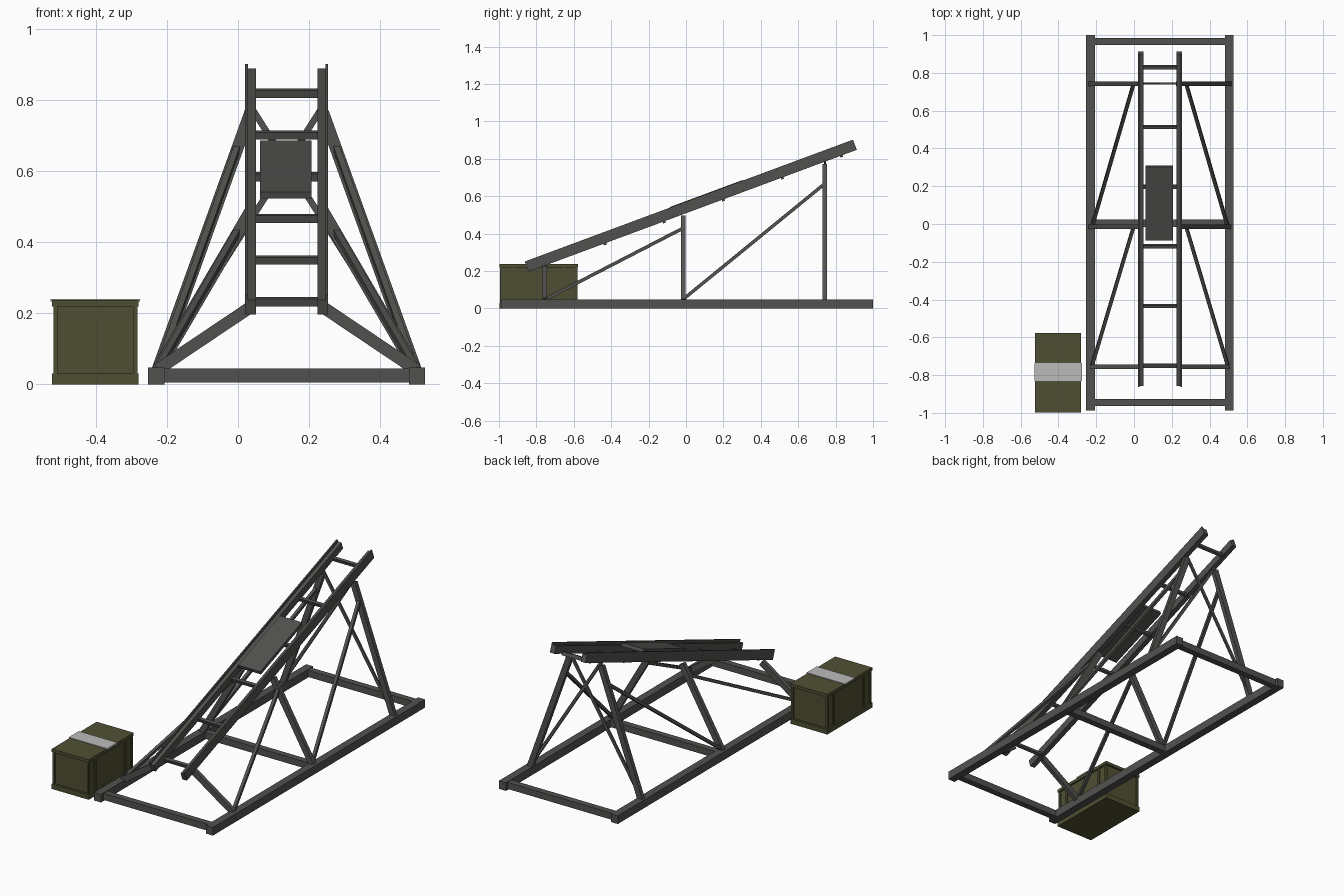
import bpy, bmesh
from mathutils import Vector, Matrix

if "Cube" in bpy.data.objects:
    bpy.data.objects.remove(bpy.data.objects["Cube"])

CX = 0.137          # symmetry plane of the launch ramp


def mat(name, rgb):
    m = bpy.data.materials.new(name)
    m.diffuse_color = (*rgb, 1)
    m.use_nodes = True
    m.node_tree.nodes["Principled BSDF"].inputs["Base Color"].default_value = m.diffuse_color
    return m


STEEL = mat("dark_steel", (0.083, 0.083, 0.078))
OLIVE = mat("olive_wood", (0.078, 0.078, 0.034))
PALE = mat("pale_band", (0.50, 0.50, 0.50))


def make(name, matrices, material):
    """One object made of unit cubes placed by matrices."""
    bm = bmesh.new()
    for m in matrices:
        bmesh.ops.create_cube(bm, size=1, matrix=m)
    bmesh.ops.recalc_face_normals(bm, faces=bm.faces)
    me = bpy.data.meshes.new(name)
    bm.to_mesh(me)
    bm.free()
    me.materials.append(material)
    ob = bpy.data.objects.new(name, me)
    bpy.context.collection.objects.link(ob)
    return ob


def box(x0, x1, y0, y1, z0, z1):
    return (Matrix.Translation(((x0 + x1) / 2, (y0 + y1) / 2, (z0 + z1) / 2))
            @ Matrix.Diagonal((x1 - x0, y1 - y0, z1 - z0, 1)))


def beam(p, q, side, w, h):
    """Box from p to q; w is measured along side, h across it."""
    p, q = Vector(p), Vector(q)
    d = (q - p).normalized()
    s = Vector(side)
    s = (s - d * s.dot(d)).normalized()
    n = s.cross(d)
    rot = Matrix((s, d, n)).transposed().to_4x4()
    return Matrix.Translation((p + q) / 2) @ rot @ Matrix.Diagonal((w, (q - p).length, h, 1))


def mx(p):
    return (2 * CX - p[0], p[1], p[2])


def pair(p, q, side, w, h):
    return [beam(p, q, side, w, h), beam(mx(p), mx(q), side, w, h)]


# ground frame
make("base_side_rails", [box(-0.253, -0.207, -0.988, 1, 0, 0.048),
                         box(0.481, 0.527, -0.988, 1, 0, 0.048)], STEEL)
make("base_cross_beams", [box(-0.22, 0.494, y - 0.019, y + 0.019, 0.006, 0.045)
                          for y in (-0.945, 0.004, 0.966)], STEEL)

# sloping ramp: helper giving points along the slope
START = Vector((0, -0.862, 0.251))
DIR = Vector((0, 0.9375, 0.348)).normalized()
NOR = Vector((0, -DIR.z, DIR.y))
LEN = 1.872


def on_ramp(x, s, depth):
    return START + DIR * s - NOR * depth + Vector((x, 0, 0))


def ramp_box(x0, x1, s0, s1, d0, d1):
    xc, dc = (x0 + x1) / 2, (d0 + d1) / 2
    return beam(on_ramp(xc, s0, dc), on_ramp(xc, s1, dc), (1, 0, 0), x1 - x0, d1 - d0)


make("ramp_rails", [ramp_box(0.020, 0.028, 0, LEN, 0, 0.058),
                    ramp_box(0.028, 0.050, 0, LEN, 0.014, 0.058),
                    ramp_box(0.246, 0.254, 0, LEN, 0, 0.058),
                    ramp_box(0.224, 0.246, 0, LEN, 0.014, 0.058)], STEEL)

rungs = []
for i in range(6):
    s = (-0.75 + i * 0.316 - START.y - 0.02) / DIR.y
    rungs.append(ramp_box(0.045, 0.229, s - 0.008, s + 0.008, 0.045, 0.067))
make("ramp_rungs", rungs, STEEL)

# sliding plate
make("carriage_plate", [ramp_box(0.062, 0.207, 0.828, 1.243, -0.003, 0.017)], STEEL)

# splayed legs: (y, top x, top z)
FOOT_X, FOOT_Z = -0.226, 0.042
LEGS = {"front_legs": (-0.755, 0.030, 0.214),
        "middle_legs": (-0.014, 0.035, 0.488),
        "rear_legs": (0.743, 0.035, 0.766)}
for name, (y, tx, tz) in LEGS.items():
    make(name, pair((FOOT_X, y, FOOT_Z), (tx, y, tz), (0, 1, 0), 0.024, 0.034), STEEL)

# crossed bracing between the rear legs
make("rear_cross_braces", pair((FOOT_X, 0.743, 0.05), (0.240, 0.743, 0.785),
                               (0, 1, 0), 0.010, 0.018), STEEL)

# diagonal side braces
make("side_braces",
     pair((-0.222, -0.750, 0.05), (-0.002, -0.014, 0.430), (1, 0, 0), 0.018, 0.018)
     + pair((-0.222, -0.014, 0.05), (-0.002, 0.743, 0.668), (1, 0, 0), 0.018, 0.018), STEEL)

# crate
X0, X1, Y0, Y1 = -0.523, -0.280, -0.998, -0.577
make("crate_body", [box(X0 + 0.010, X1 - 0.010, Y0 + 0.012, Y1 - 0.012, 0.002, 0.225)], OLIVE)
make("crate_lid", [box(X0, X1, Y0, Y1, 0.219, 0.237)], OLIVE)
make("crate_base", [box(X0, X1, Y0, Y1, 0, 0.030)], OLIVE)
posts = []
for x in (X0 + 0.003, X1 - 0.015):
    for y in (Y0 + 0.004, Y1 - 0.018):
        posts.append(box(x, x + 0.012, y, y + 0.014, 0.01, 0.225))
    for y in (-0.935, -0.655):
        posts.append(box(x, x + 0.012, y, y + 0.014, 0.01, 0.225))
make("crate_posts", posts, OLIVE)
make("crate_band", [box(-0.528, -0.276, -0.831, -0.736, 0.234, 0.241)], PALE)
